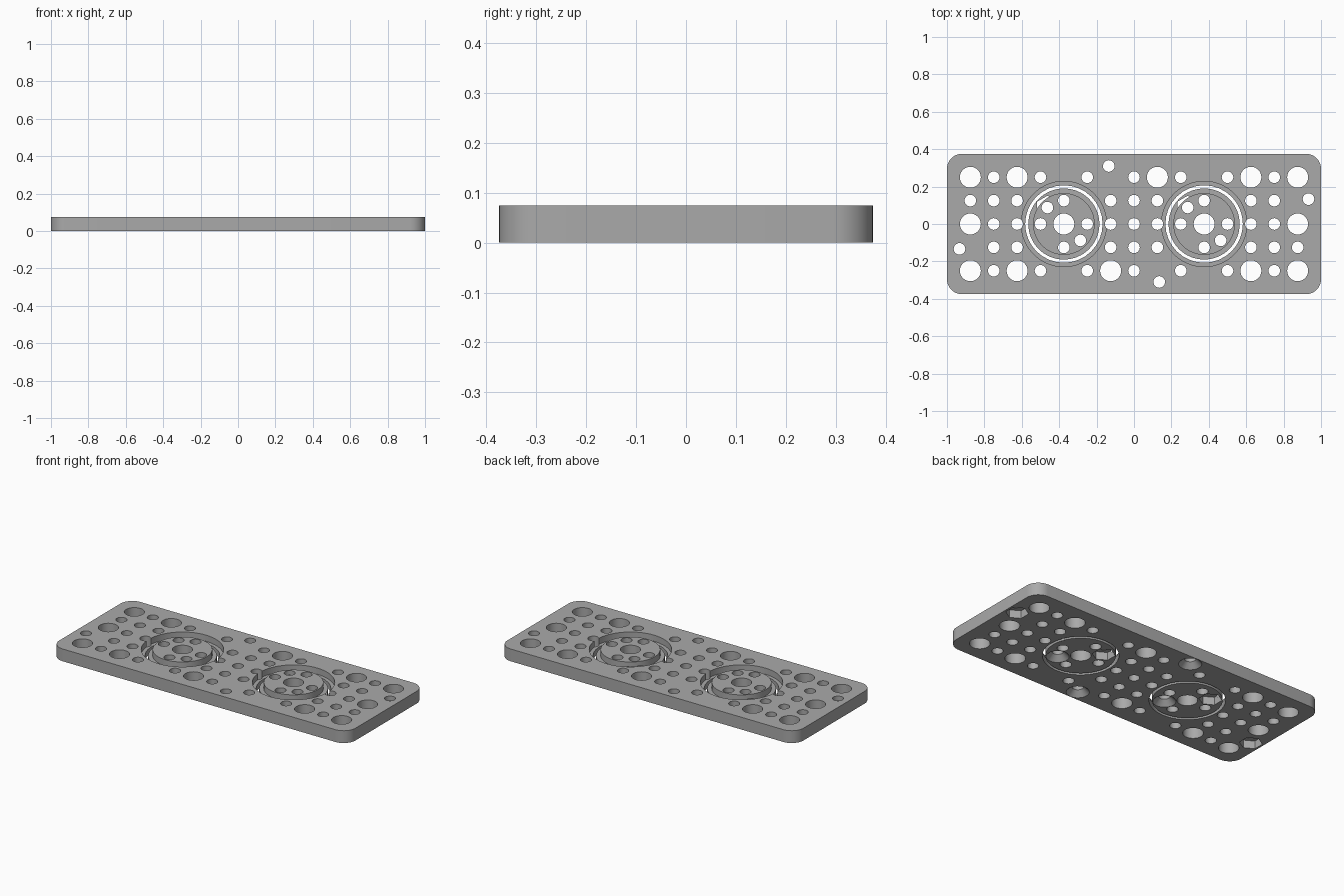
import bpy, bmesh
from math import pi
from mathutils import Matrix, Vector

cube = bpy.data.objects.get("Cube")
if cube:
    bpy.data.objects.remove(cube)

THICK, LEDGE = 0.075, 0.0375      # plate thickness, ball track height
PITCH, BIG, SMALL = 0.125, 0.056, 0.031

grey = bpy.data.materials.new("plain grey")
grey.use_nodes = True
grey.diffuse_color = (0.4, 0.4, 0.4, 1)
grey.node_tree.nodes["Principled BSDF"].inputs["Base Color"].default_value = (0.4, 0.4, 0.4, 1)


def add_drum(bm, x, y, r_low, r_high, z0, z1, sides=32, turn=0.0):
    """Upright drum or cone between two heights."""
    place = Matrix.Translation((x, y, (z0 + z1) / 2)) @ Matrix.Rotation(turn, 4, "Z")
    bmesh.ops.create_cone(bm, cap_ends=True, segments=sides, radius1=r_low,
                          radius2=r_high, depth=z1 - z0, matrix=place)


def make_object(name, bm):
    mesh = bpy.data.meshes.new(name)
    bm.to_mesh(mesh)
    bm.free()
    obj = bpy.data.objects.new(name, mesh)
    bpy.context.collection.objects.link(obj)
    mesh.materials.append(grey)
    return obj


def cut(obj, drums):
    """Remove a list of separate drums from an object."""
    bm = bmesh.new()
    for drum in drums:
        add_drum(bm, *drum)
    cutter = make_object("cutter", bm)
    cutter.hide_render = True
    mod = obj.modifiers.new("holes", "BOOLEAN")
    mod.operation, mod.solver, mod.object = "DIFFERENCE", "EXACT", cutter
    bpy.context.view_layer.objects.active = obj
    bpy.ops.object.modifier_apply(modifier=mod.name)
    bpy.data.objects.remove(cutter)


def hole(x, y, r):
    return (x, y, r, r, -0.05, THICK + 0.05)


def screw_hole(x, y):
    return hole(x, y, SMALL)


def countersink(x, y):
    return (x, y, 0.0645, SMALL, -0.002, 0.0315)


def nut_pocket(x, y):
    return (x, y, 0.063, 0.063, -0.02, 0.047, 6, 0.0)


def finish(obj):
    bpy.ops.object.select_all(action="DESELECT")
    obj.select_set(True)
    bpy.context.view_layer.objects.active = obj
    bpy.ops.object.shade_smooth_by_angle(angle=pi / 6)


# Base plate with rounded corners
bm = bmesh.new()
bmesh.ops.create_cube(bm, size=1, matrix=Matrix.Translation((0, 0, THICK / 2))
                      @ Matrix.Diagonal((2, 0.75, THICK, 1)))
uprights = [e for e in bm.edges if abs(e.verts[0].co.z - e.verts[1].co.z) > 0.01]
bmesh.ops.bevel(bm, geom=uprights, offset=0.08, segments=10, profile=0.5, affect="EDGES")
plate = make_object("base_plate", bm)

# Stepped round openings for the turntables
cut(plate, [hole(s * 0.375, 0, 0.207) for s in (-1, 1)])
cut(plate, [(s * 0.375, 0, 0.228, 0.228, LEDGE, THICK + 0.05, 64) for s in (-1, 1)])

# Plate hole grid: half turn symmetry, so list one half by row
big_half = [(-7, 2), (-5, 2), (1, 2), (5, 2), (7, 2), (-7, 0)]
small_rows = {2: (-6, -4, -2, 0, 2, 4, 6), 1: (-7, -6, -5, -1, 0, 1, 5, 6), 0: (-6, -5, -1)}
small_half = [(i, j) for j, row in small_rows.items() for i in row]
drums = [hole(0, 0, SMALL)]
for s in (-1, 1):
    drums += [hole(s * i * PITCH, s * j * PITCH, BIG) for i, j in big_half]
    drums += [hole(s * i * PITCH, s * j * PITCH, SMALL) for i, j in small_half]
    drums += [screw_hole(s * 0.933, s * 0.133), screw_hole(s * -0.135, s * 0.31)]
cut(plate, drums)

# Nut pockets and countersinks on the underside
cut(plate, [nut_pocket(s * 0.933, s * 0.133) for s in (-1, 1)]
    + [countersink(s * -0.135, s * 0.31) for s in (-1, 1)])
finish(plate)

# Turntable discs: a wide foot below the ball track, a narrower top
for name, cx in (("right_turntable", -0.375), ("left_turntable", 0.375)):
    bm = bmesh.new()
    add_drum(bm, cx, 0, 0.19, 0.19, 0, THICK, 64)
    disc = make_object(name, bm)
    bm = bmesh.new()
    ring = make_object("ring_cutter", bm)
    bm = bmesh.new()
    profile = [(0.165, LEDGE), (0.25, LEDGE), (0.25, THICK + 0.05), (0.165, THICK + 0.05)]
    loop = [bm.verts.new((r, 0, z)) for r, z in profile]
    edges = [bm.edges.new((loop[k], loop[(k + 1) % 4])) for k in range(4)]
    bmesh.ops.spin(bm, geom=loop + edges, cent=Vector(), axis=(0, 0, 1), angle=2 * pi,
                   steps=64, use_merge=True)
    bmesh.ops.remove_doubles(bm, verts=bm.verts, dist=0.0001)
    bmesh.ops.recalc_face_normals(bm, faces=bm.faces)
    bm.to_mesh(ring.data)
    bm.free()
    ring.location.x = cx
    ring.hide_render = True
    bpy.context.view_layer.update()
    mod = disc.modifiers.new("track", "BOOLEAN")
    mod.operation, mod.solver, mod.object = "DIFFERENCE", "EXACT", ring
    bpy.context.view_layer.objects.active = disc
    bpy.ops.object.modifier_apply(modifier=mod.name)
    bpy.data.objects.remove(ring)

    cross = [(-PITCH, 0), (PITCH, 0), (0, -PITCH), (0, PITCH)]
    cut(disc, [hole(cx, 0, BIG)] + [hole(cx + x, y, SMALL) for x, y in cross]
        + [screw_hole(cx - s * 0.088, s * 0.088) for s in (-1, 1)])
    cut(disc, [nut_pocket(cx - 0.088, 0.088), countersink(cx + 0.088, -0.088)])
    finish(disc)
